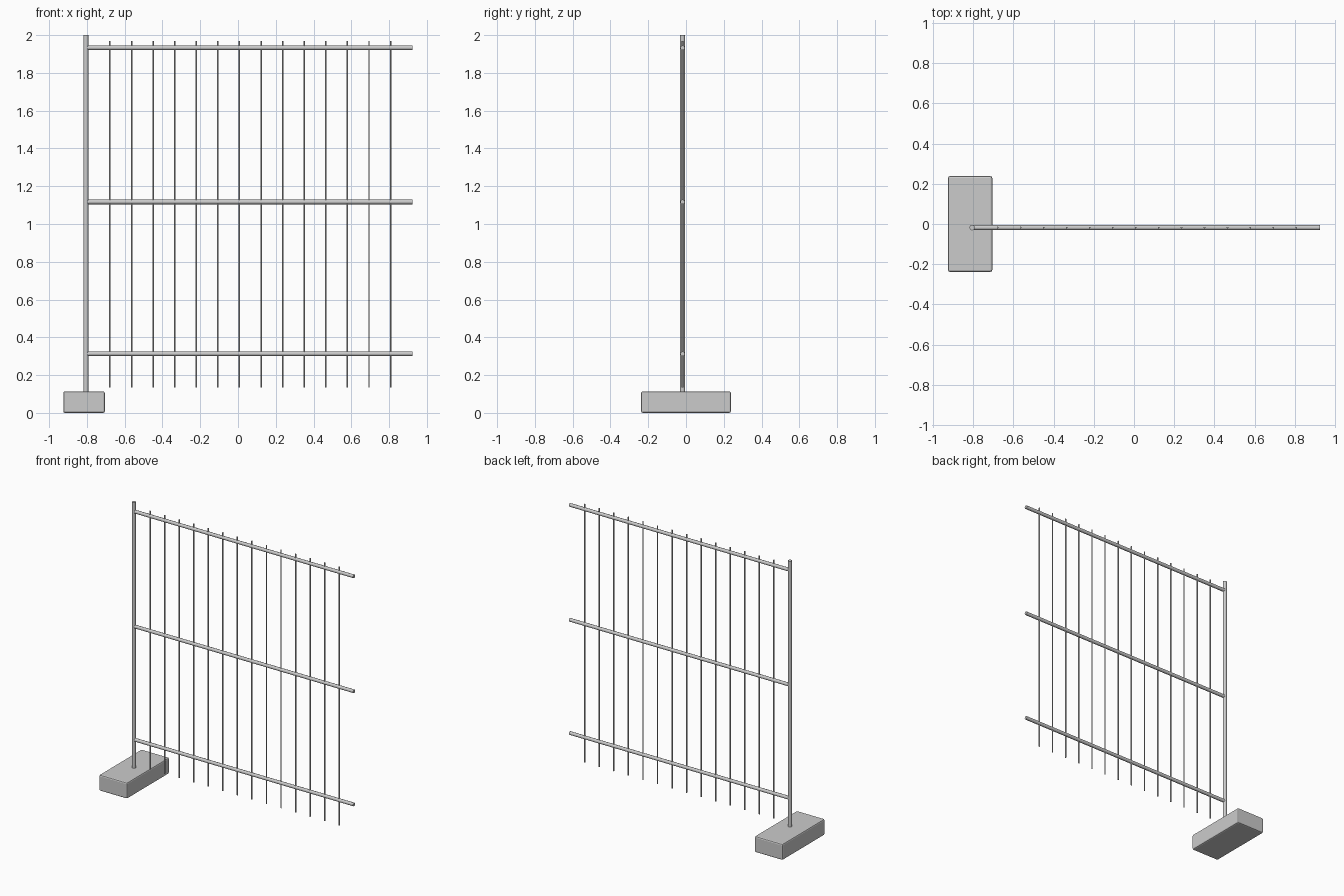
import bpy, math
from mathutils import Vector

if "Cube" in bpy.data.objects:
    bpy.data.objects.remove(bpy.data.objects["Cube"])

Y = -0.018       # plane of the fence panel
POST_X = -0.805


def tube(name, start, end, radius, sides=8):
    a, b = Vector(start), Vector(end)
    d = b - a
    bpy.ops.mesh.primitive_cylinder_add(vertices=sides, radius=radius, depth=d.length,
                                        location=(a + b) / 2)
    ob = bpy.context.object
    ob.name = name
    ob.rotation_euler = d.to_track_quat('Z', 'Y').to_euler()
    bpy.ops.object.shade_smooth_by_angle(angle=math.radians(50))
    return ob


# weighted foot block with softened edges
bpy.ops.mesh.primitive_cube_add(size=1, location=(-0.815, 0, 0.057))
foot = bpy.context.object
foot.name = "foot_block"
foot.scale = (0.22, 0.476, 0.114)
bpy.ops.object.transform_apply(location=False, rotation=False, scale=True)
bevel = foot.modifiers.new("bevel", 'BEVEL')
bevel.width = 0.009
bevel.segments = 2

# upright post standing in the foot
tube("post", (POST_X, Y, 0.06), (POST_X, Y, 2.0), 0.014)

# horizontal rails
for name, z in (("lower_rail", 0.313), ("middle_rail", 1.117), ("top_rail", 1.933)):
    tube(name, (POST_X, Y, z), (0.925, Y, z), 0.0125)

# thin vertical bars
for i in range(14):
    x = -0.678 + i * 0.1143
    tube(f"bar_{i + 1}", (x, Y, 0.135), (x, Y, 1.97), 0.0045, 6)
